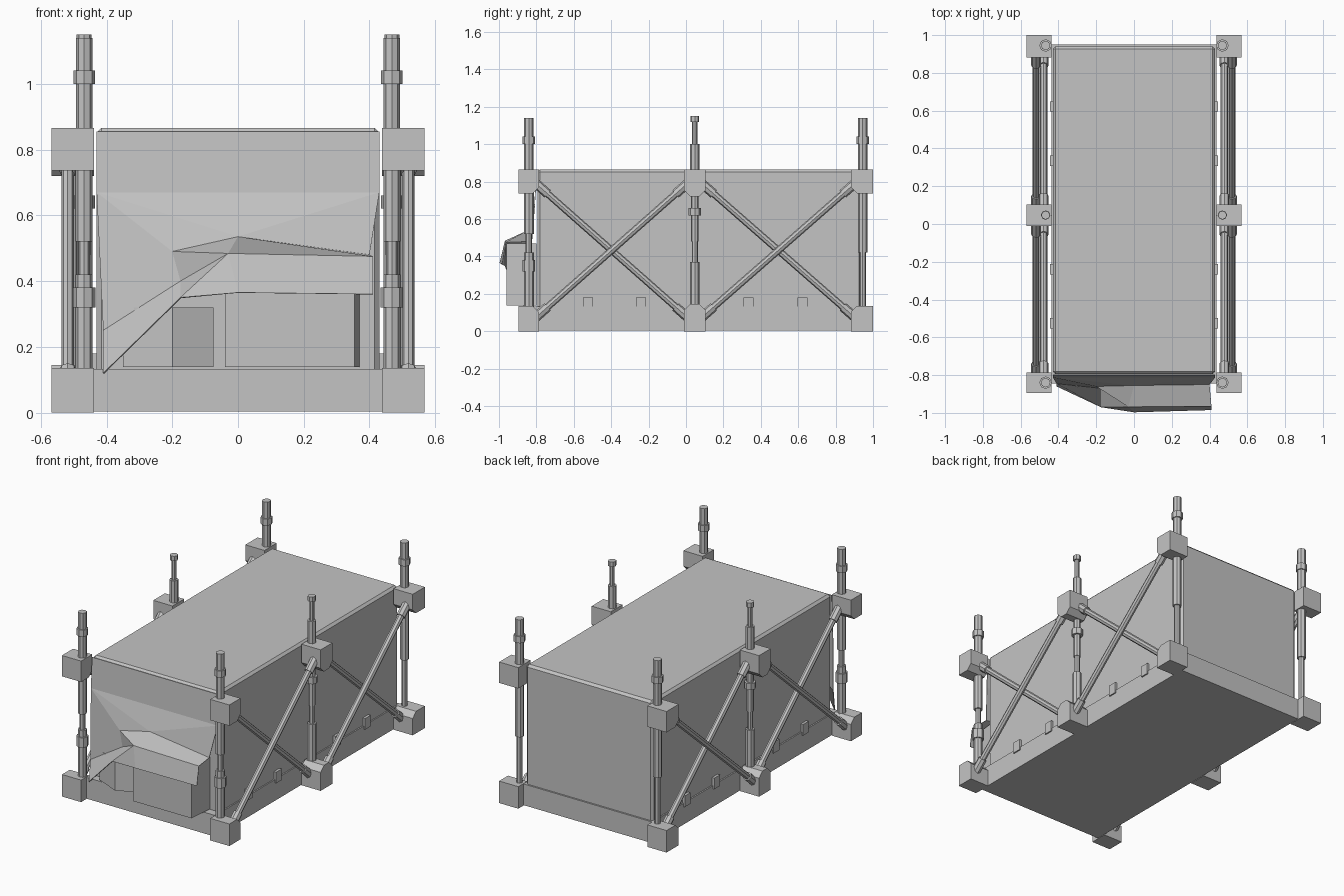
import bpy, bmesh
from mathutils import Vector

cube = bpy.data.objects.get("Cube")
if cube:
    bpy.data.objects.remove(cube, do_unlink=True)

grey = bpy.data.materials.new("plain grey")
grey.use_nodes = True
grey.diffuse_color = (0.55, 0.55, 0.55, 1)
grey.node_tree.nodes["Principled BSDF"].inputs["Base Color"].default_value = (0.55, 0.55, 0.55, 1)


def add_mesh(name, verts, faces, fix=True):
    mesh = bpy.data.meshes.new(name)
    mesh.from_pydata(verts, [], faces)
    if fix:
        bm = bmesh.new()
        bm.from_mesh(mesh)
        bmesh.ops.recalc_face_normals(bm, faces=bm.faces)
        bm.to_mesh(mesh)
        bm.free()
    mesh.materials.append(grey)
    obj = bpy.data.objects.new(name, mesh)
    bpy.context.collection.objects.link(obj)
    return obj


def prism(name, profile, axis, lo, hi):
    """Extrude a flat profile along the x or z axis."""
    place = (lambda p, t: (t, *p)) if axis == "x" else (lambda p, t: (*p, t))
    n = len(profile)
    verts = [place(p, t) for t in (lo, hi) for p in profile]
    faces = [tuple(range(n)), tuple(range(n, 2 * n))]
    faces += [(i, (i + 1) % n, (i + 1) % n + n, i + n) for i in range(n)]
    return add_mesh(name, verts, faces)


def box(name, x0, x1, y0, y1, z0, z1, bevel=0):
    obj = prism(name, [(x0, y0), (x1, y0), (x1, y1), (x0, y1)], "z", z0, z1)
    if bevel:
        mod = obj.modifiers.new("bevel", "BEVEL")
        mod.width, mod.segments = bevel, 1
    return obj


def rod(name, start, end, radius, sides=8):
    start, end = Vector(start), Vector(end)
    mesh = bpy.data.meshes.new(name)
    bm = bmesh.new()
    bmesh.ops.create_cone(bm, cap_ends=True, segments=sides, radius1=radius,
                          radius2=radius, depth=(end - start).length)
    bm.to_mesh(mesh)
    bm.free()
    mesh.materials.append(grey)
    obj = bpy.data.objects.new(name, mesh)
    obj.rotation_mode = "QUATERNION"
    obj.rotation_quaternion = (end - start).to_track_quat("Z", "Y")
    obj.location = (start + end) / 2
    bpy.context.collection.objects.link(obj)


def corner_block(name, x0, x1, y0, y1, z0, z1, cut_front, cut_back, upper):
    """Block whose corners facing the braces are cut off."""
    c = 0.032
    inner, outer = (z0, z1) if upper else (z1, z0)
    step = c if upper else -c
    prof = [(y0, outer)]
    prof += [(y0, inner + step), (y0 + c, inner)] if cut_front else [(y0, inner)]
    prof += [(y1 - c, inner), (y1, inner + step)] if cut_back else [(y1, inner)]
    prof += [(y1, outer)]
    prism(name, prof, "x", x0, x1)


# Container body and its base tray
box("body", -0.43, 0.43, -0.795, 0.94, 0.1, 0.865, 0.014)
box("base", -0.438, 0.438, -0.845, 0.95, 0.003, 0.133)

# Torn cover hanging over the front
cover = add_mesh("front_cover", [
    (-0.43, -0.8, 0.855), (0.43, -0.8, 0.855), (-0.43, -0.812, 0.67), (0.43, -0.812, 0.67),
    (-0.41, -0.845, 0.25), (-0.175, -0.87, 0.4), (-0.2, -0.86, 0.49), (0, -0.855, 0.535),
    (0.4, -0.85, 0.48), (-0.03, -0.968, 0.484), (0.41, -0.965, 0.475),
    (-0.41, -0.86, 0.12), (-0.175, -0.97, 0.35), (0, -0.997, 0.365), (0.41, -0.985, 0.36)],
    [(0, 2, 3, 1), (2, 4, 5), (2, 5, 6), (2, 6, 7), (2, 7, 3), (3, 7, 8), (4, 11, 12, 5),
     (5, 12, 9), (5, 9, 6), (6, 9, 7), (7, 9, 10, 8), (9, 12, 13), (9, 13, 14, 10)], False)
solid = cover.modifiers.new("thickness", "SOLIDIFY")
solid.thickness, solid.offset = 0.004, -1

# Cargo pushing out under the cover
prism("large_crate", [(-0.04, -0.8), (-0.04, -0.96), (0.355, -0.96), (0.37, -0.8)], "z", 0.138, 0.468)
prism("small_crate", [(-0.35, -0.84), (-0.2, -0.905), (-0.075, -0.845), (-0.075, -0.8), (-0.35, -0.8)],
      "z", 0.138, 0.32)

# Frame stations: name, block front, block back, post y, lower block top, upper block bottom
stations = [("front", -0.895, -0.787, -0.84, 0.135, 0.737),
            ("middle", -0.01, 0.103, 0.047, 0.145, 0.72),
            ("rear", 0.882, 1.0, 0.945, 0.135, 0.737)]

# Post pieces: bottom, top, radius
end_top = [(0.86, 1.14, 0.025), (1.0, 1.04, 0.033)]
pieces = {
    "front": end_top + [(0.1, 0.42, 0.026), (0.32, 0.38, 0.034), (0.42, 0.52, 0.017), (0.52, 0.78, 0.026)],
    "middle": [(0.86, 1.0, 0.025), (1.0, 1.12, 0.014), (1.12, 1.15, 0.023), (0.1, 0.37, 0.026),
               (0.37, 0.48, 0.016), (0.48, 0.78, 0.021), (0.62, 0.66, 0.033)],
    "rear": end_top + [(0.1, 0.42, 0.018), (0.42, 0.78, 0.026)],
}

for side, s in (("left", 1), ("right", -1)):
    for name, y0, y1, y, low, high in stations:
        cuts = (name != "front", name != "rear")
        xs = sorted((s * 0.438, s * 0.568))
        corner_block(f"{side}_{name}_lower_block", *xs, y0, y1, 0, low, *cuts, False)
        corner_block(f"{side}_{name}_upper_block", *xs, y0, y1, high, 0.865, *cuts, True)
        for i, (z0, z1, r) in enumerate(pieces[name]):
            rod(f"{side}_{name}_post_{i}", (s * 0.468, y, z0), (s * 0.468, y, z1), r)

    # Crossed braces with thicker sleeves at both ends
    for bay, ya, yb in (("front", -0.825, 0.03), ("rear", 0.062, 0.925)):
        for kind, x, za, zb in (("rising", 0.518, 0.055, 0.81), ("falling", 0.478, 0.81, 0.055)):
            a, b = Vector((s * x, ya, za)), Vector((s * x, yb, zb))
            rod(f"{side}_{bay}_{kind}_brace", a, b, 0.019)
            rod(f"{side}_{bay}_{kind}_sleeve_a", a, a.lerp(b, 0.1), 0.026)
            rod(f"{side}_{bay}_{kind}_sleeve_b", b.lerp(a, 0.1), b, 0.026)

    # Latches along the base seam
    for i, y in enumerate((-0.525, -0.24, 0.335, 0.622)):
        x0, x1 = sorted((s * 0.425, s * 0.446))
        box(f"{side}_latch_{i}", x0, x1, y - 0.027, y + 0.027, 0.112, 0.18)
